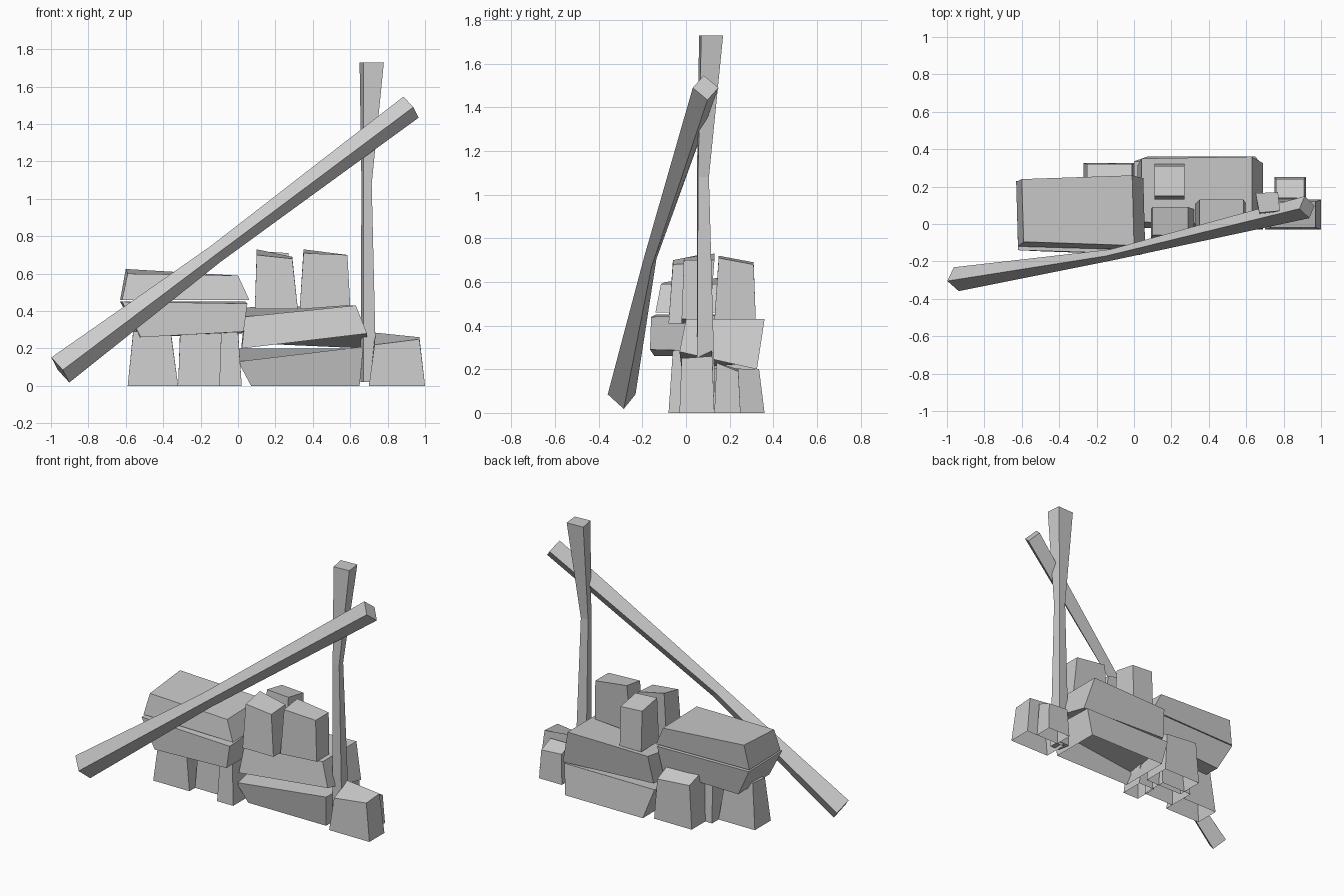
import bpy
import bmesh
from mathutils import Vector

if "Cube" in bpy.data.objects:
    bpy.data.objects.remove(bpy.data.objects["Cube"])


def loft(name, rings, closed_bottom=True):
    """Solid through a stack of four-cornered rings, capped at the ends."""
    bm = bmesh.new()
    vs = [[bm.verts.new(p) for p in ring] for ring in rings]
    for a, b in zip(vs, vs[1:]):
        for i in range(4):
            j = (i + 1) % 4
            bm.faces.new((a[i], a[j], b[j], b[i]))
    bottom = bm.faces.new(vs[0][::-1])
    bm.faces.new(vs[-1])
    bmesh.ops.recalc_face_normals(bm, faces=bm.faces)
    if not closed_bottom:
        bm.faces.remove(bottom)
    mesh = bpy.data.meshes.new(name)
    bm.to_mesh(mesh)
    bm.free()
    obj = bpy.data.objects.new(name, mesh)
    bpy.context.collection.objects.link(obj)
    return obj


def rect(bounds, heights, skew):
    """Ring from (x0, x1, y0, y1); heights run front left, front right, back right, back left.
    Skew moves the back edge in x and the left edge in y."""
    x0, x1, y0, y1 = bounds
    sx, sy = skew
    corners = ((x0, y0 + sy), (x1, y0), (x1 + sx, y1), (x0 + sx, y1 - sy))
    return [(x, y, z) for (x, y), z in zip(corners, heights)]


GROUND = (0, 0, 0, 0)


def stone(name, base, top, low, high, skew=(0, 0)):
    """Tapered stone; those resting on the ground are open underneath."""
    return loft(name, [rect(base, low, skew), rect(top, high, skew)], low != GROUND)


def diamond(centre, along, dy, dz):
    """Ring across a slanted pole, standing on its corner."""
    c, d = Vector(centre), Vector(along).normalized()
    side = Vector((-d.y, d.x, 0)).normalized()
    up = d.cross(side)
    return [c + side * dy, c + up * dz, c - side * dy, c - up * dz]


# Supporting stones under the left slabs
stone("support_stone_left", (-.59, -.32, -.06, .11), (-.56, -.36, -.04, .09),
      GROUND, (.29, .29, .30, .30))
stone("support_stone_middle", (-.32, -.09, .0, .18), (-.31, -.09, .02, .16),
      GROUND, (.27, .29, .31, .30))
stone("support_stone_right", (-.10, .02, -.08, .08), (-.09, -.0, -.06, .07),
      GROUND, (.29, .29, .30, .30))
stone("support_stone_back", (-.27, .01, .14, .325), (-.25, -.01, .17, .32),
      GROUND, (.34, .34, .27, .29))

# Left pair of slabs
stone("left_lower_slab", (-.52, .03, -.165, .22), (-.62, .05, -.16, .25),
      (.26, .29, .28, .26), (.45, .44, .45, .45), (-.01, .02))
stone("left_upper_slab", (-.62, .06, -.14, .245), (-.59, .0, -.115, .26),
      (.46, .46, .46, .46), (.60, .59, .59, .625), (-.01, .02))

# Right pair of slabs
stone("right_lower_slab", (.07, .65, .01, .36), (.0, .67, -.02, .335),
      GROUND, (.13, .21, .20, .20))
stone("right_upper_slab", (.02, .69, -.03, .325), (.04, .63, .0, .36),
      (.20, .28, .20, .23), (.37, .43, .43, .42), (0, .01))

# Small stones on top of the right slabs
stone("top_stone_front_left", (.09, .32, -.08, .08), (.10, .29, -.06, .09),
      (.41, .41, .41, .41), (.70, .68, .69, .73))
stone("top_stone_front_right", (.33, .60, -.02, .11), (.35, .585, -.01, .13),
      (.41, .43, .43, .41), (.71, .70, .70, .73))
stone("top_stone_back", (.11, .27, .13, .32), (.11, .27, .15, .31),
      (.42, .42, .42, .42), (.72, .71, .68, .69))

# Ground stones at the right end
stone("end_stone_front", (.70, 1.0, -.03, .13), (.73, .97, -.02, .12),
      GROUND, (.22, .25, .26, .285))
stone("end_stone_back", (.75, .92, .13, .25), (.76, .91, .14, .24),
      GROUND, (.23, .23, .19, .20))

# Upright post, narrow in the middle
loft("upright_post", [
    [(.67, .05, .02), (.74, .05, .02), (.735, .135, .02), (.655, .13, .02)],
    [(.67, .05, 1.08), (.715, .055, 1.08), (.71, .105, 1.08), (.66, .10, 1.08)],
    [(.67, .06, 1.73), (.78, .07, 1.73), (.77, .17, 1.73), (.65, .165, 1.73)]])

# Leaning pole, bent slightly in the middle
low_end, bend, high_end = (Vector((-.95, -.295, .085)), Vector((-.12, -.165, .705)),
                           Vector((.925, .09, 1.49)))
run = high_end - low_end
loft("leaning_pole", [diamond(low_end, run, .065, .083),
                      diamond(bend, run, .03, .05),
                      diamond(high_end, run, .06, .07)])
